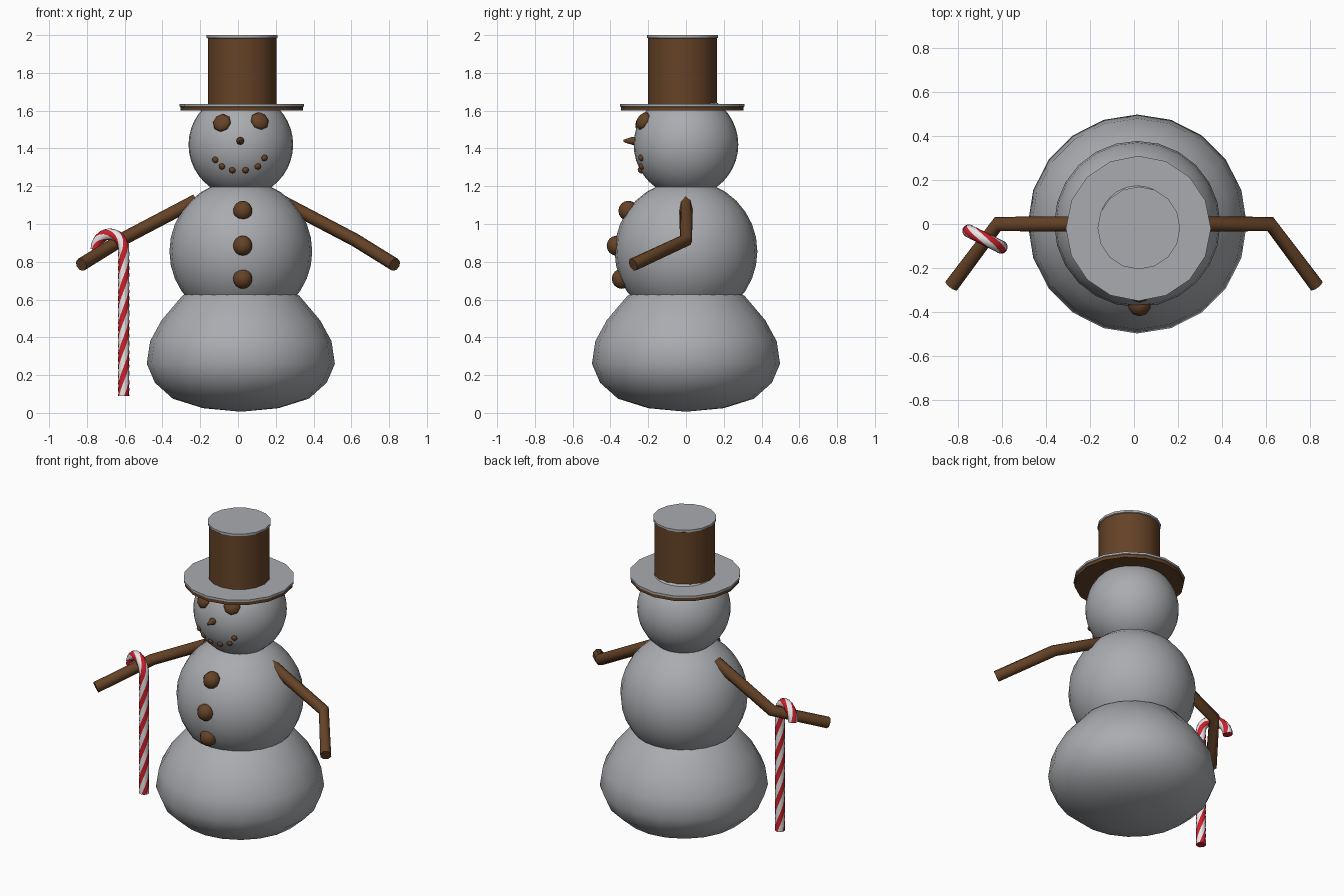
import bpy, bmesh, math
from mathutils import Vector

cube = bpy.data.objects.get("Cube")
if cube:
    bpy.data.objects.remove(cube, do_unlink=True)


def material(name, rgb):
    m = bpy.data.materials.new(name)
    m.use_nodes = True
    m.diffuse_color = (*rgb, 1)
    m.node_tree.nodes["Principled BSDF"].inputs["Base Color"].default_value = (*rgb, 1)
    return m


SNOW = material("snow", (0.40, 0.41, 0.43))
BROWN = material("brown", (0.13, 0.055, 0.02))
RED = material("red", (0.62, 0.015, 0.025))
WHITE = material("white", (0.8, 0.8, 0.8))


def finish(name, bm, mats, angle=40):
    bmesh.ops.recalc_face_normals(bm, faces=bm.faces)
    me = bpy.data.meshes.new(name)
    bm.to_mesh(me)
    bm.free()
    ob = bpy.data.objects.new(name, me)
    bpy.context.collection.objects.link(ob)
    for m in mats:
        me.materials.append(m)
    bpy.ops.object.select_all(action="DESELECT")
    ob.select_set(True)
    bpy.context.view_layer.objects.active = ob
    bpy.ops.object.shade_smooth_by_angle(angle=math.radians(angle))
    return ob


def ball(name, centre, radius, mat, segs=24, rings=16, squash=1.0, aim=None):
    """Sphere; squash scales it along the aim direction."""
    bm = bmesh.new()
    bmesh.ops.create_uvsphere(bm, u_segments=segs, v_segments=rings, radius=radius)
    ob = finish(name, bm, [mat], 60)
    ob.location = centre
    ob.scale.z = squash
    if aim is not None:
        ob.rotation_euler = Vector(aim).to_track_quat("Z", "Y").to_euler()
    return ob


def skin_rings(bm, rings, stripe=None):
    """Join rings of vertices with quads and cap both ends."""
    n = len(rings[0])
    for a, b in zip(rings, rings[1:]):
        for i in range(n):
            j = (i + 1) % n
            f = bm.faces.new((a[i], a[j], b[j], b[i]))
            if stripe:
                f.material_index = stripe(i)
    bm.faces.new(rings[0])
    bm.faces.new(rings[-1])


def lathe(name, centre, profile, mats, sides, angle=40, rule=None):
    bm = bmesh.new()
    rings = [[bm.verts.new((r * math.cos(math.tau * i / sides),
                            r * math.sin(math.tau * i / sides), z))
              for i in range(sides)] for r, z in profile]
    skin_rings(bm, rings)
    ob = finish(name, bm, mats, angle)
    ob.location = centre
    if rule:
        for p in ob.data.polygons:
            p.material_index = rule(p)
    return ob


def tube(name, path, side, radius, sides, mats, turn=0.0, stripe=None, angle=40):
    """Sweep a round section along a flat path whose plane has normal side."""
    bm = bmesh.new()
    rings, length = [], 0.0
    for k, p in enumerate(path):
        before, after = path[max(k - 1, 0)], path[min(k + 1, len(path) - 1)]
        t = (after - before).normalized()
        u = t.cross(side).normalized()
        v = t.cross(u)
        if k:
            length += (p - path[k - 1]).length
        ring = []
        for i in range(sides):
            a = math.tau * i / sides + turn * length
            ring.append(bm.verts.new(p + radius * (u * math.cos(a) + v * math.sin(a))))
        rings.append(ring)
    skin_rings(bm, rings, stripe)
    return finish(name, bm, mats, angle)


# Body of three snowballs, the lowest one slumped
CX = 0.015
lathe("lower_body", (CX, 0, 0),
      [(0.02, 0.008), (0.2, 0.025), (0.36, 0.075), (0.455, 0.16), (0.498, 0.26),
       (0.48, 0.38), (0.42, 0.49), (0.31, 0.62), (0.2, 0.68)], [SNOW], 20, 60)
ball("middle_body", (CX, 0, 0.855), 0.378, SNOW)
head_centre, head_r = Vector((CX, 0, 1.42)), 0.277
ball("head", head_centre, head_r, SNOW, 32, 20)


# Face pieces sit on the front of the head
def on_head(x, z):
    dx, dz = x - head_centre.x, z - head_centre.z
    return Vector((dx, -math.sqrt(head_r ** 2 - dx * dx - dz * dz), dz))


for name, x, z in (("right_eye", -0.085, 1.535), ("left_eye", 0.115, 1.545)):
    d = on_head(x, z)
    ball(name, head_centre + d, 0.051, BROWN, 8, 6, 0.6, d)

for i, (x, z) in enumerate([(-0.12, 1.34), (-0.085, 1.305), (-0.03, 1.285),
                            (0.04, 1.285), (0.105, 1.305), (0.14, 1.35)]):
    d = on_head(x, z)
    ball(f"mouth_{i + 1}", head_centre + d, 0.018, BROWN, 8, 6, 0.8, d)

nose = lathe("nose", (0.012, -0.25, 1.44),
             [(0.022, 0), (0.021, 0.035), (0.013, 0.06), (0.006, 0.08)], [BROWN], 8, 60)
nose.rotation_euler.x = math.pi / 2

# Buttons
for i, (y, z) in enumerate([(-0.305, 1.07), (-0.367, 0.885), (-0.34, 0.71)]):
    ball(f"button_{i + 1}", (0.025, y, z), 0.053, BROWN, 10, 8)

# Top hat with snow lying on its upward faces and rims
def snow_on_top(rim):
    return lambda p: 1 if p.normal.z > 0.5 or p.center.z > rim else 0

lathe("hat_brim", (0.02, -0.02, 1.6),
      [(0.325, 0), (0.325, 0.02), (0.33, 0.022), (0.33, 0.035)],
      [BROWN, SNOW], 16, 40, snow_on_top(0.0205))
lathe("hat_crown", (0.022, -0.018, 1.62),
      [(0.182, 0), (0.182, 0.363), (0.188, 0.366), (0.188, 0.38)],
      [BROWN, SNOW], 16, 40, snow_on_top(0.364))

# Bent stick arms
for name, s in (("left_arm", 1), ("right_arm", -1)):
    path = [Vector((s * x, y, z)) for x, y, z in
            ((0.22, 0, 1.125), (0.62, 0, 0.915), (0.83, -0.28, 0.785))]
    side = (path[1] - path[0]).cross(path[2] - path[1]).normalized()
    tube(name, path, side, 0.035, 8, [BROWN], angle=50)

# Striped cane: straight shaft, then a half-round hook hung over the arm
foot = Vector((-0.605, -0.105, 0.09))
across = Vector((-0.15, 0.075, 0)).normalized()
hook_r, bend_z = 0.082, 0.865
path = [foot + Vector((0, 0, (bend_z - foot.z) * i / 24)) for i in range(25)]
for i in range(1, 13):
    a = math.pi * i / 12
    path.append(Vector((foot.x, foot.y, bend_z))
                + across * hook_r * (1 - math.cos(a)) + Vector((0, 0, hook_r * math.sin(a))))
tube("cane", path, across.cross(Vector((0, 0, 1))), 0.03, 12, [RED, WHITE],
     turn=math.tau / 0.48, stripe=lambda i: (i // 2) % 2)
